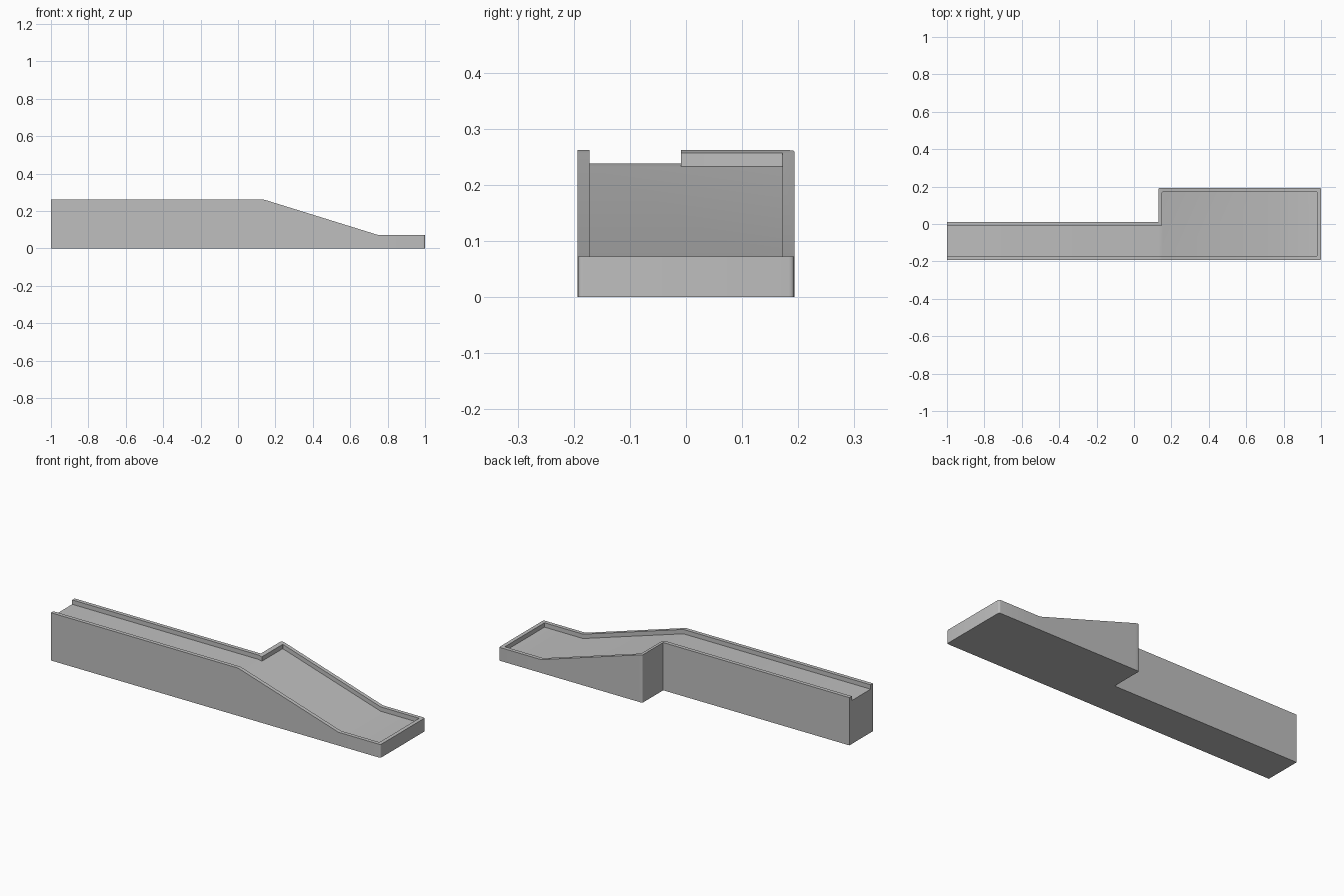
import bpy, bmesh
from math import radians
from mathutils import Vector

if "Cube" in bpy.data.objects:
    bpy.data.objects.remove(bpy.data.objects["Cube"], do_unlink=True)

WALL, DEPTH = 0.021, 0.024
# Rim height along the length: level, short easing facet, ramp, level
RIM = [(-1.2, 0.262), (0.13, 0.262), (0.152, 0.257), (0.745, 0.073), (1.2, 0.073)]


def rim_height(x):
    for (x0, z0), (x1, z1) in zip(RIM, RIM[1:]):
        if x <= x1:
            return z0 + (z1 - z0) * (x - x0) / (x1 - x0)
    return RIM[-1][1]


def rounded(points, radius, steps=4):
    """Round the corners flagged in (x, y, flag)."""
    out = []
    for i, (x, y, flag) in enumerate(points):
        p = Vector((x, y))
        if not flag:
            out.append(p)
            continue
        a = p + (Vector(points[i - 1][:2]) - p).normalized() * radius
        b = p + (Vector(points[(i + 1) % len(points)][:2]) - p).normalized() * radius
        for s in range(steps + 1):
            t = s / steps
            out.append(a * (1 - t) ** 2 + p * 2 * t * (1 - t) + b * t ** 2)
    return out


def prism(name, outline, bottom, top):
    """Extrude a plan outline and shape its ends with height functions of x."""
    bm = bmesh.new()
    face = bm.faces.new([bm.verts.new((p.x, p.y, 0)) for p in outline])
    ext = bmesh.ops.extrude_face_region(bm, geom=[face])
    for v in ext["geom"]:
        if isinstance(v, bmesh.types.BMVert):
            v.co.z = 1
    for x, _ in RIM[1:-1]:
        bmesh.ops.bisect_plane(bm, geom=bm.verts[:] + bm.edges[:] + bm.faces[:],
                               plane_co=(x, 0, 0), plane_no=(1, 0, 0), dist=1e-5)
    for v in bm.verts:
        v.co.z = top(v.co.x) if v.co.z > 0.5 else bottom(v.co.x)
    bmesh.ops.recalc_face_normals(bm, faces=bm.faces[:])
    mesh = bpy.data.meshes.new(name)
    bm.to_mesh(mesh)
    bm.free()
    obj = bpy.data.objects.new(name, mesh)
    bpy.context.collection.objects.link(obj)
    return obj


def plan(left, inset, radius):
    """L-shaped plan, open or closed at the left end, moved in by inset."""
    side, right = 0.193 - inset, 1 - inset
    step_x, step_y = 0.13 + inset, 0.012 - inset
    return rounded([(left, -side, 0), (right, -side, 1), (right, side, 1),
                    (step_x, side, 1), (step_x, step_y, 0), (left, step_y, 0)], radius)


# Solid ramp body
body = prism("ramp_channel", plan(-1, 0, 0.01), lambda x: 0, rim_height)

# Sunken floor, open at the high end
cutter = prism("floor_cutter", plan(-1.1, WALL, 0.003),
               lambda x: rim_height(x) - DEPTH, lambda x: rim_height(x) + 0.1)
cutter.hide_render = True
cut = body.modifiers.new("floor_cut", "BOOLEAN")
cut.object, cut.operation, cut.solver = cutter, "DIFFERENCE", "EXACT"

bpy.ops.object.select_all(action="DESELECT")
body.select_set(True)
bpy.context.view_layer.objects.active = body
bpy.ops.object.modifier_apply(modifier=cut.name)
bpy.data.objects.remove(cutter, do_unlink=True)
bpy.ops.object.shade_smooth_by_angle(angle=radians(30))

# Plain grey
grey = bpy.data.materials.new("plain_grey")
grey.use_nodes = True
colour = (0.52, 0.52, 0.52, 1)
grey.diffuse_color = colour
grey.node_tree.nodes["Principled BSDF"].inputs["Base Color"].default_value = colour
body.data.materials.clear()
body.data.materials.append(grey)
